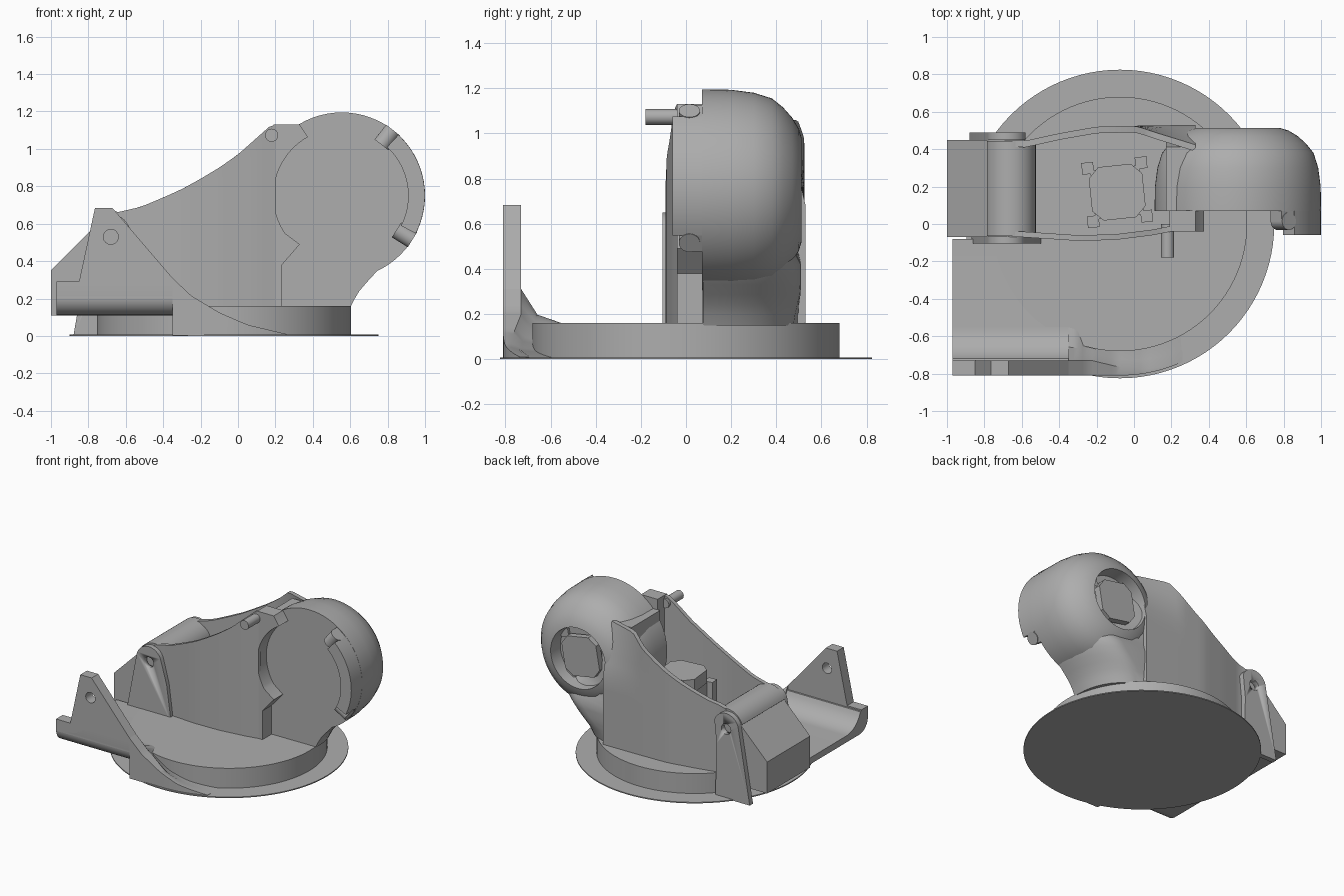
import bpy, bmesh, math
from mathutils import Matrix, Vector

cube = bpy.data.objects.get("Cube")
if cube:
    bpy.data.objects.remove(cube)

grey = bpy.data.materials.new("plain_grey")
grey.use_nodes = True
COLOUR = (0.42, 0.42, 0.42, 1)
grey.diffuse_color = COLOUR
grey.node_tree.nodes["Principled BSDF"].inputs["Base Color"].default_value = COLOUR


def loft(name, loops, smooth=35, matrix=None):
    """Closed solid bridging equal-length loops of points, capped at both ends."""
    bm = bmesh.new()
    rings = [[bm.verts.new(p) for p in loop] for loop in loops]
    for a, b in zip(rings, rings[1:]):
        for i in range(len(a)):
            j = (i + 1) % len(a)
            bm.faces.new((a[i], a[j], b[j], b[i]))
    bm.faces.new(rings[0])
    bm.faces.new(rings[-1])
    bmesh.ops.recalc_face_normals(bm, faces=bm.faces)
    mesh = bpy.data.meshes.new(name)
    bm.to_mesh(mesh)
    bm.free()
    mesh.materials.append(grey)
    ob = bpy.data.objects.new(name, mesh)
    bpy.context.collection.objects.link(ob)
    if matrix:
        mesh.transform(matrix)
    if smooth:
        bpy.ops.object.select_all(action='DESELECT')
        ob.select_set(True)
        bpy.context.view_layer.objects.active = ob
        bpy.ops.object.shade_smooth_by_angle(angle=math.radians(smooth))
    return ob


def prism(name, pts, axis, lo, hi, **kw):
    place = {'x': lambda p, d: (d, p[0], p[1]),
             'y': lambda p, d: (p[0], d, p[1]),
             'z': lambda p, d: (p[0], p[1], d)}[axis]
    return loft(name, [[place(p, d) for p in pts] for d in (lo, hi)], **kw)


def arc(cx, cy, r, a0, a1, n):
    angles = [math.radians(a0 + (a1 - a0) * i / n) for i in range(n + 1)]
    return [(cx + r * math.cos(a), cy + r * math.sin(a)) for a in angles]


def circle(cx, cy, r, n=64, turn=0):
    return arc(cx, cy, r, turn, turn + 360, n)[:-1]


def lerp(table, x):
    for (x0, y0), (x1, y1) in zip(table, table[1:]):
        if x <= x1:
            t = max(0, (x - x0) / (x1 - x0))
            return y0 + (y1 - y0) * t
    return table[-1][1]


# Floor disc and turntable
CX = -0.075
prism("floor_disc", circle(CX, 0, 0.825, 96), 'z', 0, 0.008)
prism("turntable", circle(CX, 0, 0.68, 96), 'z', 0.004, 0.16)

# Shelf with a rounded corner turning up into the front plate
shelf = [(-0.08, 0.11), (-0.69, 0.11)] + arc(-0.71, 0.21, 0.1, 270, 180, 8)
shelf += [(-0.81, 0.28), (-0.73, 0.28)] + arc(-0.55, 0.34, 0.18, 200, 270, 8) + [(-0.08, 0.159)]
prism("shelf", shelf, 'x', -0.97, -0.35)
plate = [(-0.97, 0.2), (-0.97, 0.29), (-0.85, 0.29), (-0.765, 0.683),
         (-0.67, 0.683), (-0.35, 0.31), (-0.35, 0.2)]
front_plate = prism("front_plate", plate, 'y', -0.81, -0.73)

# Swept foot that fades from the front plate around the turntable
foot_top = [(-0.35, 0.31), (-0.25, 0.215), (-0.1, 0.125), (0.05, 0.06), (0.26, 0.01)]
loops = []
for i in range(25):
    x = -0.35 + 0.61 * i / 24
    out = -0.81 if x < CX else -math.sqrt(0.81 ** 2 - (x - CX) ** 2)
    inner = -math.sqrt(0.66 ** 2 - (x - CX) ** 2)
    if x < -0.1:
        inner = lerp([(-0.35, -0.55), (-0.1, inner)], x)
    h = lerp(foot_top, x)
    low = min(0.159, h * 0.6)
    ridge = out + 0.08 * min(1, h / 0.2)
    loops.append([(x, out, 0.002), (x, out, h), (x, ridge, h),
                  (x, ridge * 0.6 + inner * 0.4, low + (h - low) * 0.25),
                  (x, inner, low), (x, inner, 0.002)])
loft("swept_foot", loops)

# Bulged arm walls on both sides of the open bay
TOP = [(-0.78, 0.57), (-0.65, 0.66), (-0.52, 0.69), (-0.4, 0.74), (-0.3, 0.785),
       (-0.2, 0.84), (-0.1, 0.9), (0, 0.97), (0.18, 1.13)]
FRONT = [(-0.78, -0.07), (-0.6, -0.07), (-0.3, -0.09), (-0.1, -0.085), (0.1, -0.06), (0.2, -0.04)]
REAR = [(-0.78, 0.45), (-0.58, 0.445), (-0.4, 0.485), (-0.2, 0.52), (0, 0.525), (0.33, 0.53)]


def wall(name, x1, surface, thick, cap):
    loops = []
    for i in range(29):
        x = -0.78 + (x1 + 0.78) * i / 28
        top = min(cap, lerp(TOP, x))
        zs = [0.11 + (top - 0.11) * k / 10 for k in range(11)]
        outer = [(x, surface(x, z), z) for z in zs]
        inside = [(x, surface(x, z) + thick, z) for z in reversed(zs)]
        loops.append(outer + inside)
    loft(name, loops)


wall("front_wall", 0.2, lambda x, z: lerp(FRONT, x), 0.03, 2)
wall("rear_wall", 0.33,
     lambda x, z: lerp(REAR, x) - 0.9 * max(0, x) * max(0, z - 0.7), -0.035, 1.06)

# Thick bracket that holds the head, with a round cut-out
bracket = [(0.19, 0.16), (0.19, 1.13), (0.33, 1.13), (0.37, 1.07)]
bracket += arc(0.55, 0.75, 0.36, 119, 214, 24)
bracket += [(0.33, 0.49), (0.235, 0.38), (0.235, 0.16)]
prism("head_bracket", bracket, 'y', -0.04, 0.072)
prism("bracket_peg", circle(0.18, 1.073, 0.035, 24), 'y', -0.18, 0)

# Domed head with a round recess at the back
HX, HZ = 0.555, 0.75
DOME = [(0.07, 0.445), (0.2, 0.443), (0.3, 0.43), (0.38, 0.405), (0.43, 0.365),
        (0.47, 0.32), (0.5, 0.27), (0.512, 0.23), (0.41, 0.22)]
loft("head", [[(x, y, z) for x, z in circle(HX, HZ, r, 72)] for y, r in DOME])

# Neck joining the head to the turntable
RIGHT = [(0.16, 0.6), (0.25, 0.655), (0.37, 0.765), (0.5, 0.85), (0.75, 0.75), (1.05, 0.6)]
BACK = [(0.16, 0.48), (0.3, 0.51), (0.42, 0.51), (0.5, 0.47), (0.58, 0.4), (1.05, 0.36)]
loops = []
for i in range(21):
    z = 0.15 + 0.9 * i / 20
    xr, yb = lerp(RIGHT, z), lerp(BACK, z)
    edge = max(yb, 0.5 - 0.25 * max(0, z - 0.7))
    corner = [(xr - 0.27 + 0.27 * c, 0.12 + (yb - 0.12) * s)
              for c, s in arc(0, 0, 1, 90, 0, 10)]
    ring = [(0.17, 0.07), (0.17, edge), (0.31, edge)] + corner + [(xr, 0.075)]
    loops.append([(x, y, z) for x, y in ring])
loft("neck", loops)

# Raised crescent on the head face and its two round stops
crescent = arc(HX, HZ, 0.444, -27, 47, 20) + arc(HX, HZ, 0.355, 47, -27, 20)
prism("head_crescent", crescent, 'y', -0.06, 0.08)
for name, angle in (("upper_stop", 52), ("lower_stop", -32)):
    turn = Matrix.Translation((HX, 0, HZ)) @ Matrix.Rotation(math.radians(-angle), 4, 'Y')
    prism(name, circle(0.015, 0, 0.047, 24), 'x', 0.345, 0.445, matrix=turn)
    prism(name + "_base", [(0.015, -0.047), (0.075, -0.047), (0.075, 0.047), (0.015, 0.047)],
          'x', 0.345, 0.44, matrix=turn)

# Wedge-shaped end box and hinge barrel
prism("end_box", [(-1, 0.11), (-1, 0.35), (-0.78, 0.57), (-0.78, 0.11)], 'y', -0.07, 0.45)
barrel = [(-0.78, 0.11), (-0.78, 0.57)] + arc(-0.66, 0.53, 0.135, 160, 0, 20) + [(-0.525, 0.11)]
prism("hinge_barrel", barrel, 'y', -0.065, 0.445)

# Hinge flanges with rounded tops
hole = prism("hinge_hole_cutter", circle(-0.68, 0.53, 0.04, 24), 'y', -1, 1)
hole.hide_render = True
hole.hide_set(True)
flange_top = arc(-0.68, 0.545, 0.105, 165, 20, 16)
front_flange = prism("front_flange", [(-0.87, 0.11)] + flange_top + [(-0.53, 0.4), (-0.49, 0.11)],
                     'y', -0.105, -0.068)
rear_flange = prism("rear_flange", [(-0.88, 0.0)] + flange_top + [(-0.6, 0.4), (-0.59, 0.0)],
                    'y', 0.448, 0.488)
for part in (front_plate, front_flange, rear_flange):
    cut = part.modifiers.new("hinge_hole", 'BOOLEAN')
    cut.operation = 'DIFFERENCE'
    cut.object = hole
    cut.solver = 'EXACT'


# Drive units: core, four corner posts and a chamfered cap
def drive(name, matrix, half, z0, z1, z2):
    def square(cx, cy, h):
        return [(cx - h, cy - h), (cx + h, cy - h), (cx + h, cy + h), (cx - h, cy + h)]
    prism(name + "_core", square(0, 0, half * 0.75), 'z', z0, z1, smooth=0, matrix=matrix)
    for sx in (-1, 1):
        for sy in (-1, 1):
            prism(name + "_post", square(sx * half * 0.82, sy * half * 0.82, half * 0.18),
                  'z', z0, z1, smooth=0, matrix=matrix)
    c, h = half * 0.82, half * 0.5
    cap = [(c, -h), (c, h), (h, c), (-h, c), (-c, h), (-c, -h), (-h, -c), (h, -c)]
    prism(name + "_cap", cap, 'z', z1, z2, smooth=0, matrix=matrix)


drive("bay_drive", Matrix.Translation((-0.09, 0.17, 0)) @ Matrix.Rotation(math.radians(6), 4, 'Z'),
      0.175, 0.15, 0.6, 0.7)
drive("head_drive", Matrix.Translation((HX, 0, HZ)) @ Matrix.Rotation(math.radians(-90), 4, 'X')
      @ Matrix.Rotation(math.radians(10), 4, 'Z'), 0.18, 0.4, 0.43, 0.48)
